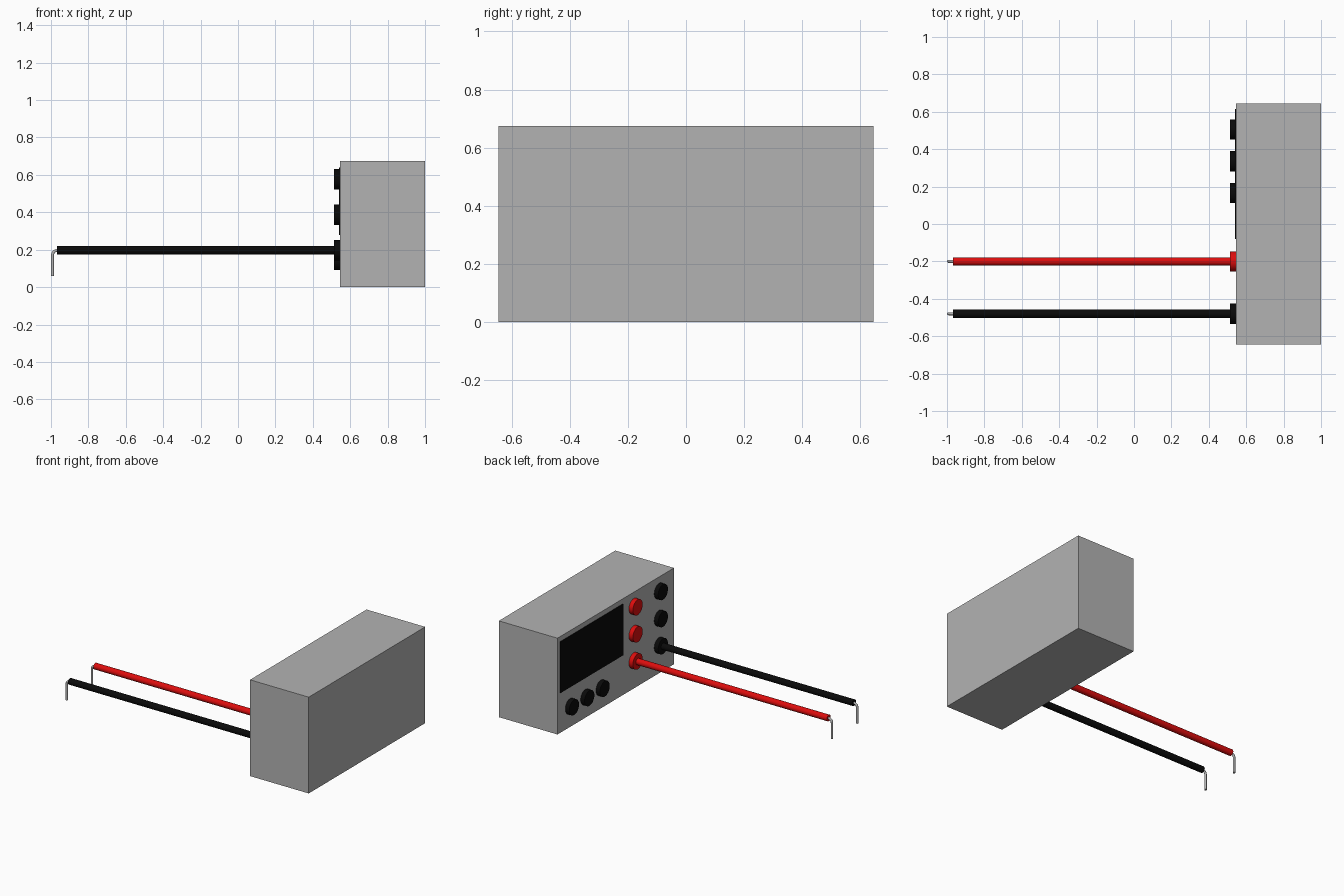
import bpy, math
from mathutils import Vector

if "Cube" in bpy.data.objects:
    bpy.data.objects.remove(bpy.data.objects["Cube"])


def material(name, color):
    m = bpy.data.materials.new(name)
    m.diffuse_color = (*color, 1)
    m.use_nodes = True
    m.node_tree.nodes["Principled BSDF"].inputs["Base Color"].default_value = m.diffuse_color
    return m


GREY = material("case grey", (0.45, 0.45, 0.45))
RED = material("red plastic", (0.72, 0.004, 0.004))
BLACK = material("black plastic", (0.003, 0.003, 0.003))
METAL = material("probe metal", (0.45, 0.45, 0.45))

FACE = 0.545      # x of the control face, which looks towards -x
JACK_Z = 0.197    # height of the cable sockets


def box(name, lo, hi, mat):
    lo, hi = Vector(lo), Vector(hi)
    bpy.ops.mesh.primitive_cube_add(size=1, location=(lo + hi) / 2)
    o = bpy.context.object
    o.name = name
    o.scale = hi - lo
    bpy.ops.object.transform_apply(location=False, rotation=False, scale=True)
    o.data.materials.append(mat)


def rod(name, x0, x1, y, z, radius, mat):
    """Cylinder lying along x."""
    bpy.ops.mesh.primitive_cylinder_add(vertices=32, radius=radius, depth=x1 - x0,
                                        location=((x0 + x1) / 2, y, z),
                                        rotation=(0, math.pi / 2, 0))
    o = bpy.context.object
    o.name = name
    o.data.materials.append(mat)
    bpy.ops.object.shade_smooth_by_angle(angle=math.radians(40))


def hook(name, y):
    """Bent metal wire at the end of a cable."""
    r = 0.027
    pts = [(-0.95, JACK_Z)]
    for i in range(9):
        a = math.pi / 2 * (1 + i / 8)
        pts.append((-0.965 + r * math.cos(a), JACK_Z - r + r * math.sin(a)))
    pts.append((-0.992, 0.06))
    cu = bpy.data.curves.new(name, 'CURVE')
    cu.dimensions = '3D'
    cu.bevel_depth = 0.008
    cu.bevel_resolution = 3
    cu.use_fill_caps = True
    s = cu.splines.new('POLY')
    s.points.add(len(pts) - 1)
    for p, (x, z) in zip(s.points, pts):
        p.co = (x, y, z, 1)
    o = bpy.data.objects.new(name, cu)
    bpy.context.collection.objects.link(o)
    bpy.ops.object.select_all(action='DESELECT')
    o.select_set(True)
    bpy.context.view_layer.objects.active = o
    bpy.ops.object.convert(target='MESH')
    o = bpy.context.object
    o.name = name
    o.data.materials.clear()
    o.data.materials.append(METAL)
    bpy.ops.object.shade_smooth_by_angle(angle=math.radians(50))


# Case and display
box("case", (FACE, -0.645, 0), (1.0, 0.645, 0.675), GREY)
box("display", (FACE - 0.004, -0.08, 0.28), (FACE + 0.002, 0.615, 0.64), BLACK)

# Knobs below the display
for i, y in enumerate((0.505, 0.335, 0.165)):
    rod(f"knob_{i + 1}", FACE - 0.031, FACE + 0.002, y, 0.145, 0.054, BLACK)

# Socket columns, each with a cable and hooked probe on the lowest socket
for label, y, mat in (("red", -0.2, RED), ("black", -0.48, BLACK)):
    for i in range(3):
        rod(f"{label}_socket_{i + 1}", FACE - 0.031, FACE + 0.002, y,
            JACK_Z + 0.19 * i, 0.054, mat)
    rod(f"{label}_cable", -0.967, FACE - 0.02, y, JACK_Z, 0.022, mat)
    hook(f"{label}_probe_tip", y)
